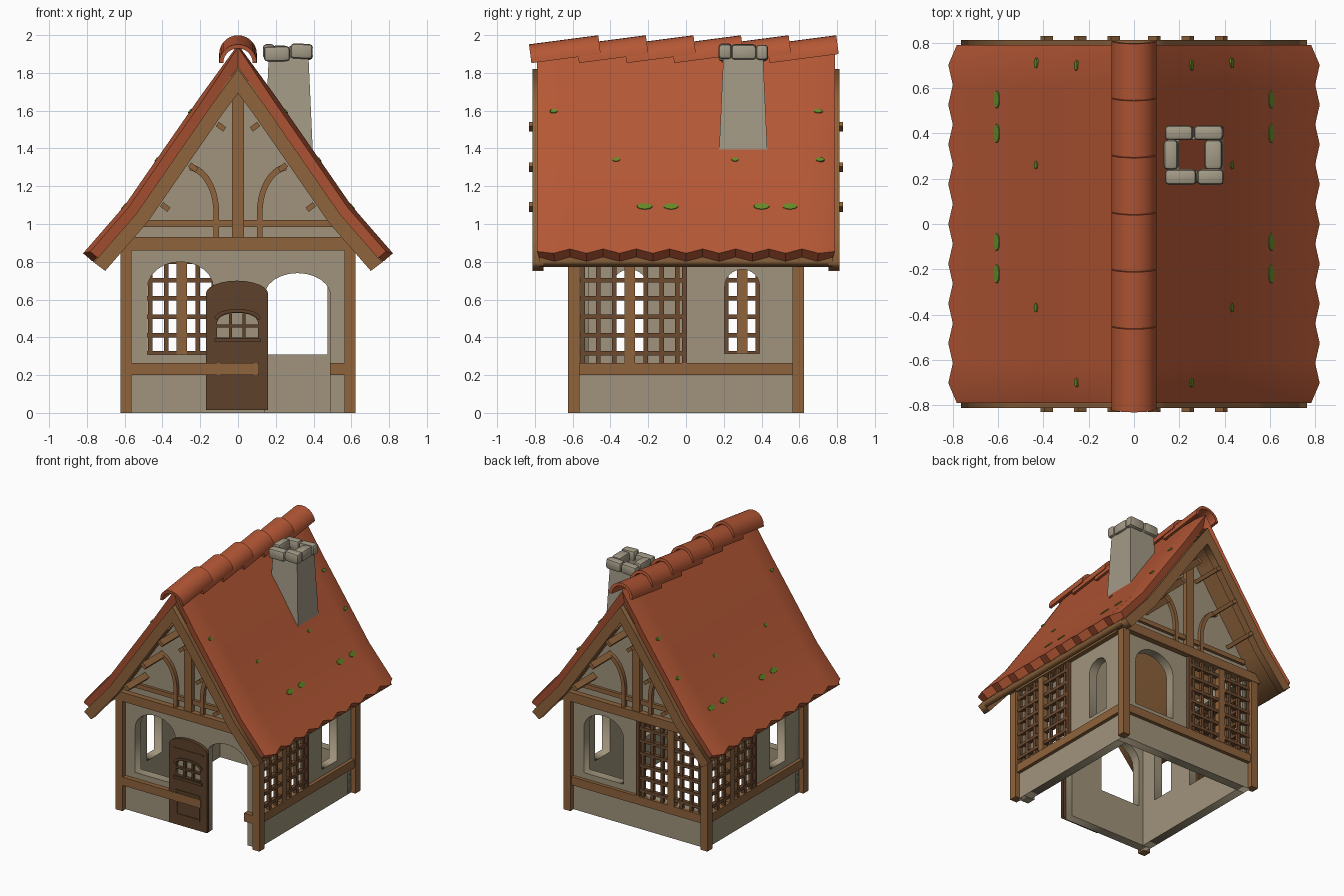
import bpy, bmesh, math, random
from mathutils import Matrix, Vector

random.seed(4)
if "Cube" in bpy.data.objects:
    bpy.data.objects.remove(bpy.data.objects["Cube"])


def material(name, r, g, b):
    m = bpy.data.materials.new(name)
    m.use_nodes = True
    m.diffuse_color = (r, g, b, 1)
    m.node_tree.nodes["Principled BSDF"].inputs["Base Color"].default_value = (r, g, b, 1)
    return m


PLASTER = material("plaster", .35, .295, .2)
WOOD = material("timber", .27, .125, .045)
LATTICE = material("lattice wood", .15, .068, .028)
DOOR = material("door wood", .11, .055, .024)
TILE = material("roof tile", .46, .096, .036)
STONE = material("chimney stone", .365, .325, .24)
MOSS = material("moss", .13, .25, .02)


def finish(name, bm, mat, smooth=False):
    bmesh.ops.recalc_face_normals(bm, faces=bm.faces)
    me = bpy.data.meshes.new(name)
    bm.to_mesh(me)
    bm.free()
    me.materials.append(mat)
    ob = bpy.data.objects.new(name, me)
    bpy.context.collection.objects.link(ob)
    if smooth:
        shade(ob)
    return ob


def select(ob):
    bpy.ops.object.select_all(action='DESELECT')
    ob.select_set(True)
    bpy.context.view_layer.objects.active = ob


def shade(ob):
    select(ob)
    bpy.ops.object.shade_smooth_by_angle(angle=math.radians(35))


def box(name, x, y, z, mat, tilt=0, bevel=0):
    """Box from three (low, high) ranges, tilted about the y axis."""
    mid = Vector([(a + b) / 2 for a, b in (x, y, z)])
    size = [abs(b - a) for a, b in (x, y, z)]
    bm = bmesh.new()
    bmesh.ops.create_cube(bm, size=1, matrix=Matrix.Translation(mid)
                          @ Matrix.Rotation(tilt, 4, 'Y') @ Matrix.Diagonal((*size, 1)))
    if bevel:
        bmesh.ops.bevel(bm, geom=bm.edges[:], offset=bevel, segments=2, profile=.5, affect='EDGES')
    return finish(name, bm, mat, bevel > 0)


AXES = {'x': Matrix(((0, 0, 1), (1, 0, 0), (0, 1, 0))),
        'y': Matrix(((1, 0, 0), (0, 0, -1), (0, 1, 0)))}


def plate(name, loops, axis, low, high, mat):
    """Flat outline with holes, extruded between low and high on an axis."""
    cu = bpy.data.curves.new(name, 'CURVE')
    cu.dimensions, cu.fill_mode, cu.extrude = '2D', 'BOTH', (high - low) / 2
    for loop in loops:
        sp = cu.splines.new('POLY')
        sp.points.add(len(loop) - 1)
        for p, (u, v) in zip(sp.points, loop):
            p.co = (u, v, 0, 1)
        sp.use_cyclic_u = True
    tmp = bpy.data.objects.new(name + "_outline", cu)
    bpy.context.collection.objects.link(tmp)
    me = bpy.data.meshes.new_from_object(tmp.evaluated_get(bpy.context.evaluated_depsgraph_get()))
    bm = bmesh.new()
    bm.from_mesh(me)
    bpy.data.objects.remove(tmp)
    bpy.data.meshes.remove(me)
    bmesh.ops.remove_doubles(bm, verts=bm.verts, dist=.0005)
    shift = Vector(((low + high) / 2, 0, 0)) if axis == 'x' else Vector((0, (low + high) / 2, 0))
    bm.transform(Matrix.Translation(shift) @ AXES[axis].to_4x4())
    return finish(name, bm, mat)


def rect(u0, u1, v0, v1):
    return [(u0, v0), (u1, v0), (u1, v1), (u0, v1)]


def arch(u0, u1, v0, spring, top, n=12):
    c, r = (u0 + u1) / 2, (u1 - u0) / 2
    arc = [(c + r * math.cos(math.pi * k / n), spring + (top - spring) * math.sin(math.pi * k / n))
           for k in range(n + 1)]
    return [(u0, v0), (u1, v0)] + arc


# Roof half profile, from ridge to eave
SLOPE = [(0, 1.95), (.2, 1.675), (.4, 1.387), (.6, 1.098), (.8, .868)]


def under(d, tail=0):
    """Half profile moved inwards by d, lengthened at the eave by tail."""
    pts = [(0, SLOPE[0][1] - 1.72 * d)] + [(x - .8 * d, z - .6 * d) for x, z in SLOPE[1:]]
    return pts[:-1] + [(pts[-1][0] + .66 * tail, pts[-1][1] - .75 * tail)]


def mirrored(half):
    return [(-x, z) for x, z in half[:0:-1]] + half


def height(x, prof):
    for (x0, z0), (x1, z1) in zip(prof, prof[1:]):
        if x <= x1:
            return z0 + (z1 - z0) * (x - x0) / (x1 - x0)
    return prof[-1][1]


# Walls
W, IN, T = .585, .515, .86
lining = under(.09)
gable = mirrored([p for p in lining if p[0] < W] + [(W, height(W, lining))])[::-1]
doorway = arch(.14, .49, 0, .62, .74)
front_outline = [(-W, 0), (.14, 0)] + doorway[:1:-1] + [(.49, 0), (W, 0)] + gable
plate("front_wall", [front_outline, arch(-.48, -.13, .31, .66, .8)], 'y', -W, -IN, PLASTER)
plate("back_wall", [[(-W, 0), (W, 0)] + gable, arch(.13, .475, .31, .66, .8),
                    rect(-.56, 0, .265, T)], 'y', IN, W, PLASTER)
for s, side in ((1, "left"), (-1, "right")):
    lo, hi = sorted((s * IN, s * W))
    loops = [rect(-W, W, 0, .93), [(s * u, v) for u, v in arch(.205, .39, .315, .67, .76)],
             [(s * u, v) for u, v in rect(-.56, 0, .265, T)]]
    plate(side + "_wall", loops, 'x', lo, hi, PLASTER)
    box(side + "_rail", sorted((s * .55, s * .612)), (-.565, .565), (.2, .265), WOOD)
    box(side + "_wall_beam", sorted((s * .54, s * .62)), (-.6, .6), (T, .93), WOOD)
    for y, end in ((-1, "front"), (1, "back")):
        box(f"{end}_{side}_post", sorted((s * .563, s * .622)), sorted((y * .563, y * .625)), (0, T), WOOD)
box("back_rail", (-.565, .565), (.55, .612), (.2, .265), WOOD)
box("front_rail", (-.565, .11), (-.622, -.57), (.2, .265), WOOD)
box("front_rail_stub", (.487, .565), (-.622, -.57), (.2, .265), WOOD)


# Lattice panels
def lattice(name, along, s, depth):
    def bar(part, u, z, half, mat):
        d = (depth - half, depth + half)
        u = sorted((s * u[0], s * u[1]))
        box(f"{name}_{part}", u if along == 'x' else d, d if along == 'x' else u, z, mat)
    for k in range(7):
        u = -.547 + k * .0835
        if k != 3:
            bar("upright", (u - .012, u + .012), (.265, T), .012, LATTICE)
    for k in range(6):
        z = .315 + k * .097
        bar("crossbar", (-.56, 0), (z - .012, z + .012), .016, LATTICE)
    bar("mullion", (-.325, -.27), (.265, T), .022, WOOD)
    bar("end_post", (-.022, .004), (.265, T), .02, LATTICE)


lattice("left_lattice", 'y', 1, .592)
lattice("right_lattice", 'y', -1, -.592)
lattice("back_lattice", 'x', 1, .592)

# Gable timbers, barge boards and purlin ends
barge = mirrored(under(.075, .035)) + mirrored(under(.15, .035))[::-1]
steps = [math.radians(180 - 8.5 * k) for k in range(11)]
brace = ([(.10, .93)] + [(.27 + .17 * math.cos(a), 1.06 + .26 * math.sin(a)) for a in steps]
         + [(.27 + .14 * math.cos(a), 1.06 + .225 * math.sin(a)) for a in steps[::-1]] + [(.13, .93)])
for y, end in ((-1, "front"), (1, "back")):
    def span(a, b):
        return sorted((y * a, y * b))
    plate(end + "_barge_board", [barge], 'y', *span(.755, .812), WOOD)
    box(end + "_gable_beam", (-.64, .64), span(.56, .628), (T, .93), WOOD)
    box(end + "_gable_rail", (-.52, .52), span(.57, .607), (.985, 1.02), WOOD)
    box(end + "_king_post", (-.033, .033), span(.57, .62), (.93, 1.72), WOOD)
    for s in (-1, 1):
        plate(end + "_curved_brace", [[(s * u, v) for u, v in brace]], 'y', *span(.57, .612), WOOD)
        for x, z in ((.09, 1.515), (.237, 1.3), (.385, 1.09)):
            box(end + "_purlin_end", (s * x - .024, s * x + .024), span(.56, .83),
                (z - .014, z + .014), WOOD, tilt=-s * .65)

# Door with a paned window
D0, D1 = -.612, -.587
plate("door", [arch(-.17, .16, .015, .63, .7), arch(-.11, .105, .4, .48, .53)], 'y', D0, D1, DOOR)
hood = arch(-.125, .12, .5, .5, .55)[2:] + arch(-.11, .105, .49, .49, .532)[:1:-1]
plate("door_window_hood", [hood], 'y', D0 - .008, D0, DOOR)
for x in (-.04, .033):
    box("door_muntin", (x - .008, x + .008), (D0, D1), (.4, .525), DOOR)
box("door_crossbar", (-.11, .105), (D0, D1), (.452, .467), DOOR)
box("door_sill", (-.125, .12), (D0 - .012, D0), (.375, .395), DOOR)
plate("door_panel_trim", [rect(-.11, .1, .09, .29), rect(-.095, .085, .105, .275)], 'y', D0 - .006, D0, DOOR)
box("door_top_trim", (-.14, .13), (D0 - .004, D0), (.605, .615), DOOR)

# Tiled roof sheet with a zigzag eave and rolled verges
bm = bmesh.new()
profile, cols = mirrored(SLOPE), 18
grid = []
for i, (x, z) in enumerate(profile):
    eave = i in (0, len(profile) - 1)
    row = []
    for j in range(cols + 1):
        tip = .02 if eave and j % 2 else 0
        drop = .022 if j in (0, cols) else 0
        sx = (x > 0) - (x < 0)
        row.append(bm.verts.new((x + sx * (tip - .8 * drop), -.79 + 1.58 * j / cols, z - tip * 1.15 - drop * .6)))
    grid.append(row)
for a, b in zip(grid, grid[1:]):
    for j in range(cols):
        bm.faces.new((a[j], b[j], b[j + 1], a[j + 1]))
roof = finish("tiled_roof", bm, TILE)
if roof.data.polygons[0].normal.z < 0:
    roof.data.flip_normals()
solid = roof.modifiers.new("thickness", 'SOLIDIFY')
solid.thickness, solid.offset, solid.use_even_offset = .065, -1, True
select(roof)
bpy.ops.object.modifier_apply(modifier=solid.name)
shade(roof)
plate("roof_lining", [mirrored(under(.068, .035)) + mirrored(under(.115, .035))[::-1]], 'y', -.775, .775, WOOD)

# Overlapping ridge tiles
ring = [math.pi * k / 14 for k in range(15)]
shell = [(.1 * math.cos(a), .1 * math.sin(a)) for a in ring] + \
        [(.078 * math.cos(a), .078 * math.sin(a)) for a in ring[::-1]]
for k in range(6):
    end = -.45 + .252 * k
    tile = plate("ridge_tile", [shell], 'y', -.185, .185, TILE)
    tile.data.transform(Matrix.Translation((0, end - .185, 1.876)) @ Matrix.Rotation(.13, 4, 'X'))
    shade(tile)

# Chimney shaft and cap stones
bm = bmesh.new()
rings = []
for half, z in ((.085, 1.34), (.13, 1.34), (.105, 1.89), (.07, 1.89)):
    rings.append([bm.verts.new((.268 + half * u, .303 + half * v, z))
                  for u, v in ((-1, -1), (1, -1), (1, 1), (-1, 1))])
for a, b in zip(rings, rings[1:] + rings[:1]):
    for k in range(4):
        bm.faces.new((a[k], a[k - 1], b[k - 1], b[k]))
finish("chimney_shaft", bm, STONE)
for x, y in (((.137, .262), (.37, .435)), ((.265, .395), (.37, .435)), ((.137, .275), (.173, .242)),
             ((.278, .395), (.173, .242)), ((.132, .195), (.24, .372)), ((.312, .39), (.24, .372))):
    lift = random.uniform(-.008, .008)
    box("cap_stone", x, y, (1.868 + lift, 1.948 + lift), STONE, tilt=random.uniform(-.07, .07), bevel=.018)

# Moss patches lying on the tiles
for s in (-1, 1):
    for x, y, r, w in ((.605, -.22, .045, .022), (.605, -.08, .042, .022), (.605, .4, .045, .022),
                       (.605, .55, .042, .022), (.432, -.37, .022, .014), (.432, .26, .02, .014),
                       (.432, .71, .025, .014), (.254, -.7, .022, .014), (.254, .7, .025, .014)):
        z = height(x, SLOPE)
        pitch = math.atan2(height(x - .02, SLOPE) - height(x + .02, SLOPE), .04)
        bm = bmesh.new()
        bmesh.ops.create_cone(bm, cap_ends=True, segments=9, radius1=1, radius2=.9, depth=1,
                              matrix=Matrix.Translation((s * x, y, z)) @ Matrix.Rotation(s * pitch, 4, 'Y')
                              @ Matrix.Diagonal((w, r, .009, 1)))
        finish("moss_patch", bm, MOSS)
